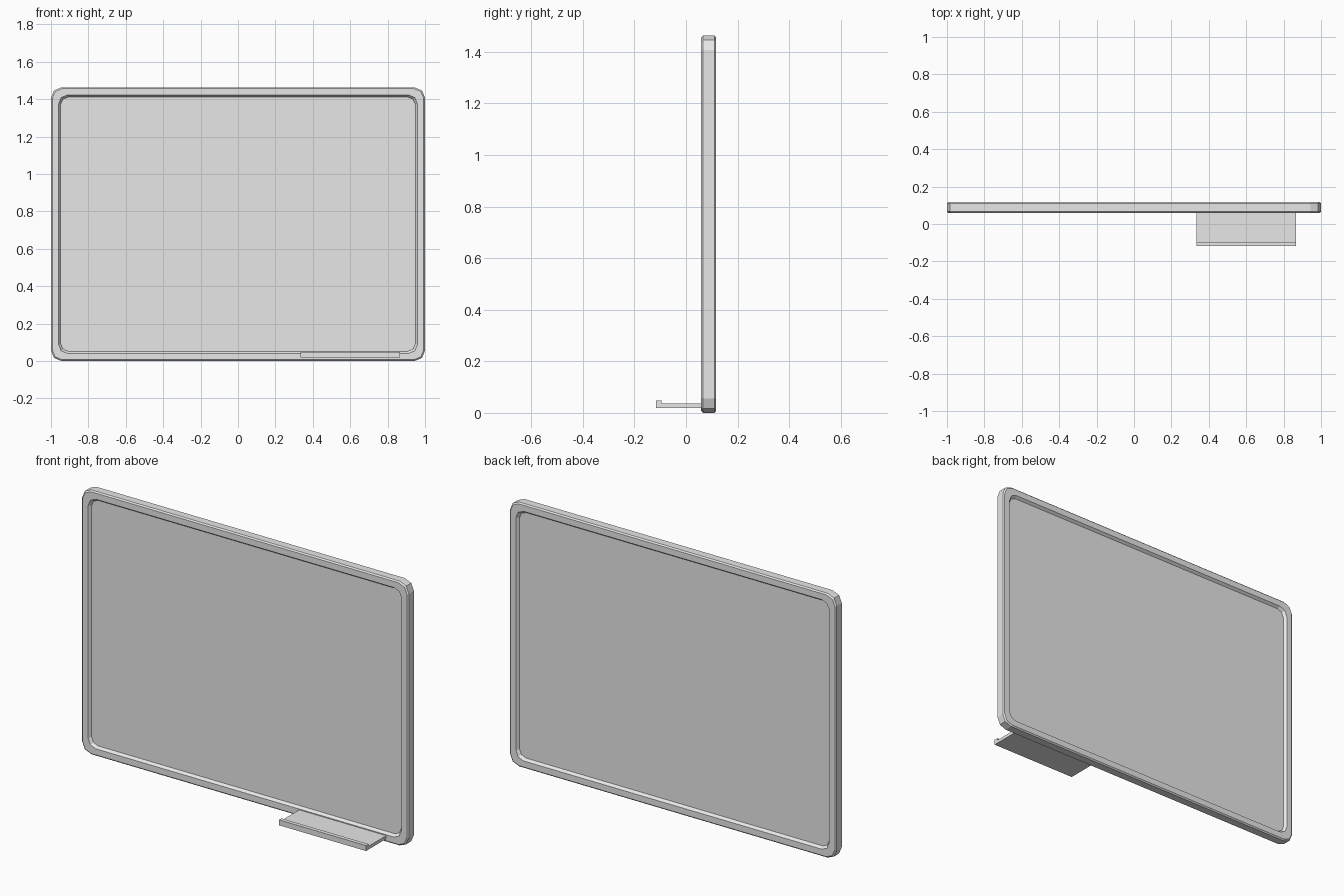
import bpy, bmesh
from math import cos, sin, pi

cube = bpy.data.objects.get("Cube")
if cube:
    bpy.data.objects.remove(cube, do_unlink=True)

GREY = (0.8, 0.8, 0.8, 1.0)
grey = bpy.data.materials.new("light_grey")
grey.use_nodes = True
grey.diffuse_color = GREY
grey.node_tree.nodes["Principled BSDF"].inputs["Base Color"].default_value = GREY

HEIGHT = 1.463
FRONT, BACK = 0.059, 0.117      # frame faces along y
MID_Z = HEIGHT / 2


def rounded_ring(bm, inset, radius, y):
    """Upright rounded rectangle, two segments per corner."""
    hw, hh = 1 - inset, MID_Z - inset
    ring = []
    for i, (sx, sz) in enumerate([(1, 1), (-1, 1), (-1, -1), (1, -1)]):
        for k in range(3):
            a = (i + k / 2) * pi / 2
            ring.append(bm.verts.new((sx * (hw - radius) + radius * cos(a), y,
                                      MID_Z + sz * (hh - radius) + radius * sin(a))))
    return ring


def bridge(bm, a, b):
    n = len(a)
    for i in range(n):
        j = (i + 1) % n
        bm.faces.new((a[i], a[j], b[j], b[i]))


def finish(bm, name):
    bmesh.ops.recalc_face_normals(bm, faces=bm.faces[:])
    mesh = bpy.data.meshes.new(name)
    bm.to_mesh(mesh)
    bm.free()
    mesh.materials.append(grey)
    obj = bpy.data.objects.new(name, mesh)
    bpy.context.collection.objects.link(obj)
    return obj


# Frame: chamfered section swept around the board, same on both faces
CHAMFER, RECESS = 0.007, 0.015
half_section = [(0.052, 0.04, RECESS), (0.041, 0.046, 0),
                (CHAMFER, 0.052, 0), (0, 0.056, CHAMFER)]
bm = bmesh.new()
rings = [rounded_ring(bm, i, r, FRONT + d) for i, r, d in half_section]
rings += [rounded_ring(bm, i, r, BACK - d) for i, r, d in reversed(half_section)]
for k, ring in enumerate(rings):
    bridge(bm, ring, rings[(k + 1) % len(rings)])
finish(bm, "frame")

# Writing panel, recessed front and back
bm = bmesh.new()
front = rounded_ring(bm, 0.052, 0.04, FRONT + RECESS)
back = rounded_ring(bm, 0.052, 0.04, BACK - RECESS)
bm.faces.new(front)
bm.faces.new(back)
bridge(bm, front, back)
finish(bm, "writing_panel")

# Pen tray: L-shaped profile extruded along x
profile = [(FRONT + 0.004, 0.018), (-0.117, 0.018), (-0.117, 0.048),
           (-0.095, 0.048), (-0.095, 0.036), (FRONT + 0.004, 0.036)]
bm = bmesh.new()
ends = [[bm.verts.new((x, y, z)) for y, z in profile] for x in (0.333, 0.866)]
for end in ends:
    bm.faces.new(end)
bridge(bm, *ends)
finish(bm, "pen_tray")
